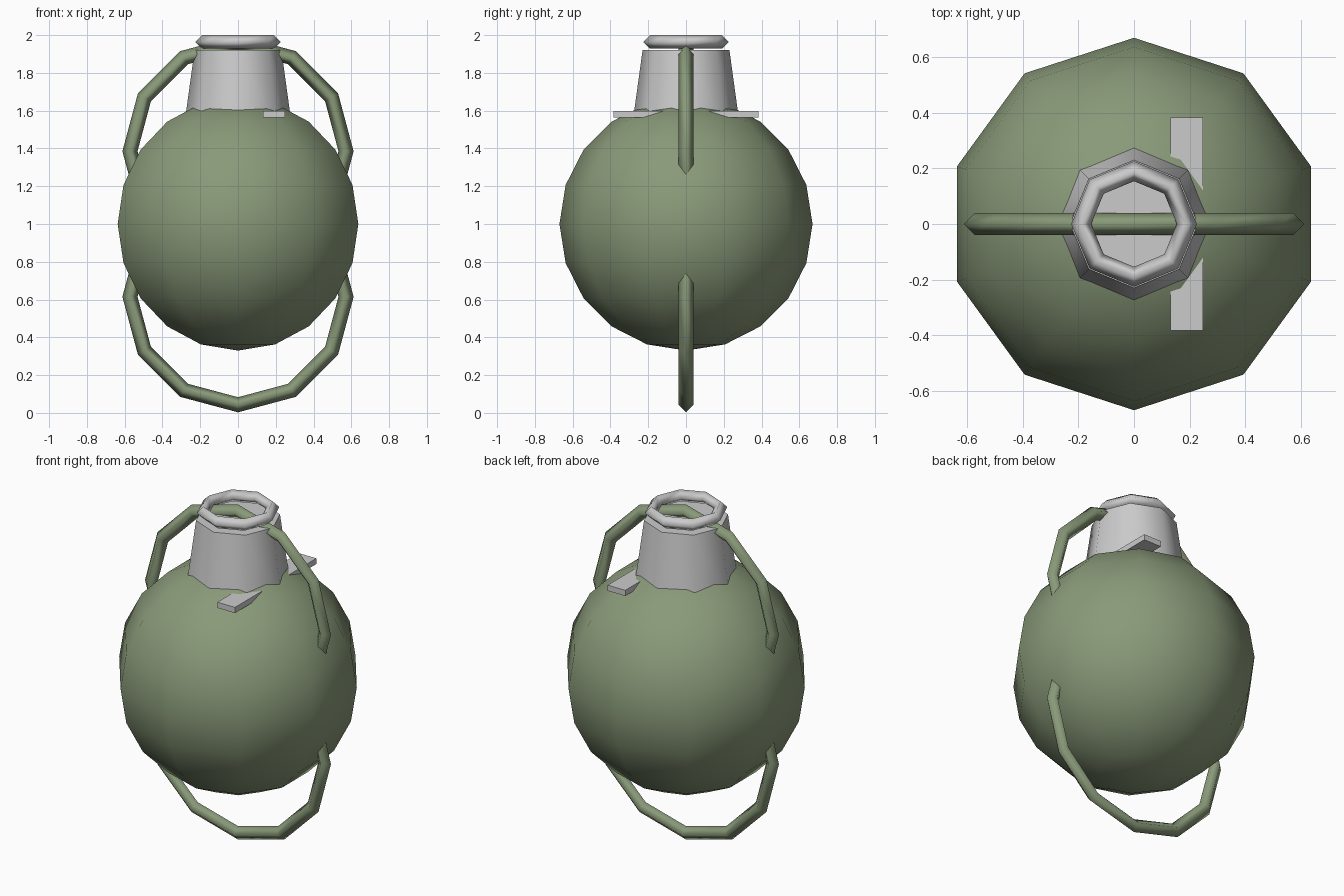
import bpy
from math import radians, pi

if "Cube" in bpy.data.objects:
    bpy.data.objects.remove(bpy.data.objects["Cube"])

green = bpy.data.materials.new("olive_green")
green.diffuse_color = (0.25, 0.32, 0.19, 1)
green.use_nodes = True
green.node_tree.nodes["Principled BSDF"].inputs["Base Color"].default_value = green.diffuse_color


def finish(name, angle=None, mat=None):
    ob = bpy.context.object
    ob.name = name
    bpy.ops.object.transform_apply(location=False, rotation=True, scale=True)
    if angle:
        bpy.ops.object.shade_smooth_by_angle(angle=radians(angle))
    if mat:
        ob.data.materials.append(mat)
    return ob


# round body
bpy.ops.mesh.primitive_uv_sphere_add(segments=10, ring_count=10, radius=0.67, location=(0, 0, 1))
finish("body", 60, green)

# tapered neck, sunk into the body
bpy.ops.mesh.primitive_cone_add(vertices=8, radius1=0.285, radius2=0.23, depth=0.40, location=(0, 0, 1.72))
finish("neck", 50)

# two upright hoops, each partly buried in the body
for name, z in (("lower_hoop", 0.615), ("upper_hoop", 1.385)):
    bpy.ops.mesh.primitive_torus_add(major_segments=12, minor_segments=4, major_radius=0.572,
                                     minor_radius=0.04, location=(0, 0, z), rotation=(pi / 2, 0, 0))
    finish(name, 100, green)

# pull ring on top of the neck
bpy.ops.mesh.primitive_torus_add(major_segments=8, minor_segments=4, major_radius=0.19,
                                 minor_radius=0.036, location=(0, 0, 1.964))
finish("pull_ring", 100)

# flat bar running through the base of the neck
bpy.ops.mesh.primitive_cube_add(size=1, location=(0.19, 0, 1.58), scale=(0.116, 0.765, 0.034))
finish("cross_bar")
